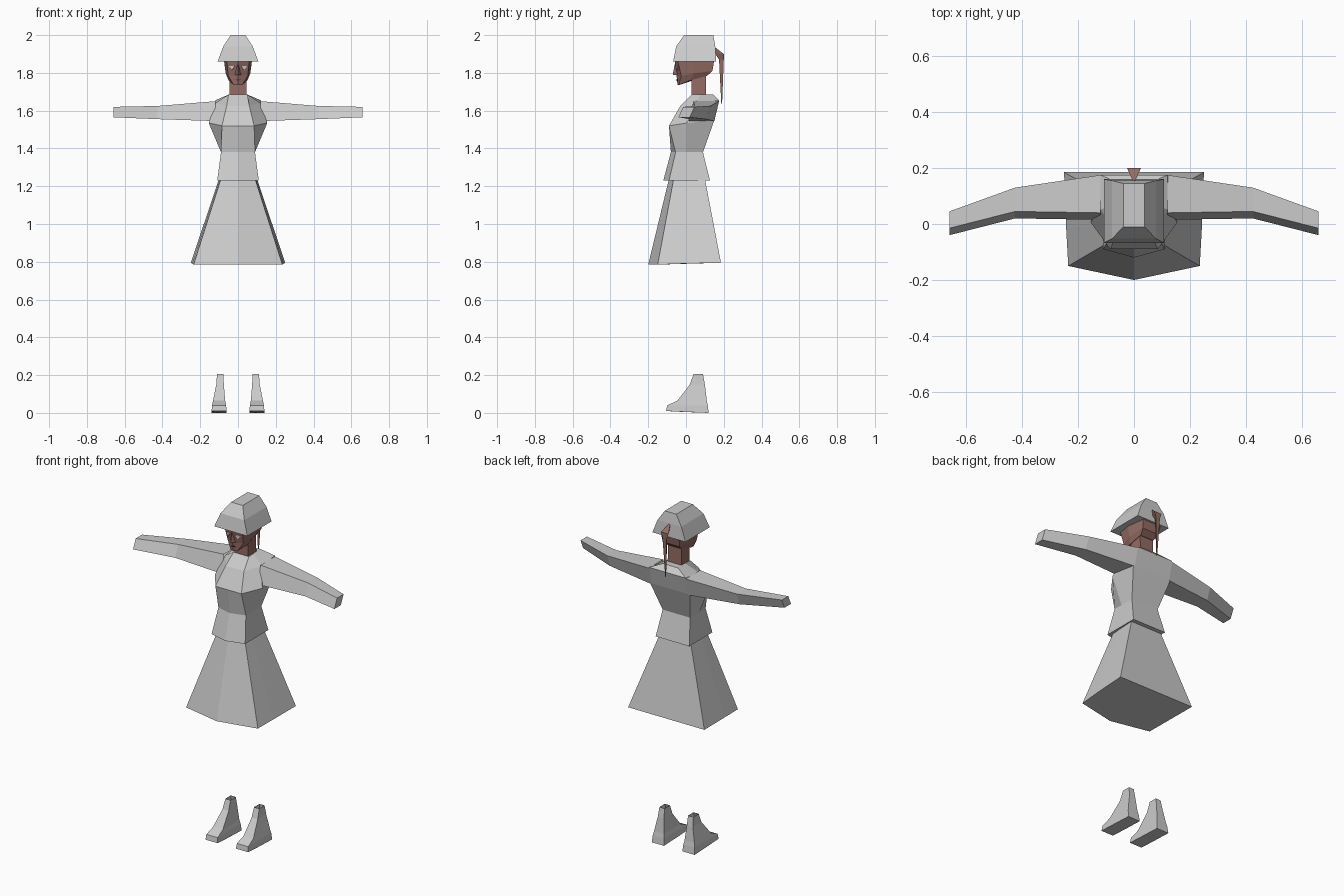
import bpy
import bmesh
from math import pi
from mathutils import Matrix

default = bpy.data.objects.get("Cube")
if default:
    bpy.data.objects.remove(default, do_unlink=True)


def make_material(name, red, green, blue):
    material = bpy.data.materials.new(name)
    material.use_nodes = True
    material.diffuse_color = (red, green, blue, 1)
    shader = material.node_tree.nodes["Principled BSDF"]
    shader.inputs["Base Color"].default_value = (red, green, blue, 1)
    return material


cloth = make_material("light grey cloth", red=.6, green=.6, blue=.6)
skin = make_material("brown skin", red=.3, green=.15, blue=.13)
eye_white = make_material("pale eye", red=.6, green=.6, blue=.6)
lip_colour = make_material("dark lips", red=.1, green=.03, blue=.03)
SIDES = (("left", 1), ("right", -1))


def finish(name, bm, material):
    bmesh.ops.recalc_face_normals(bm, faces=bm.faces)
    mesh = bpy.data.meshes.new(name)
    bm.to_mesh(mesh)
    bm.free()
    mesh.materials.append(material)
    part = bpy.data.objects.new(name, mesh)
    bpy.context.collection.objects.link(part)


def loft(name, material, *rings, cap_start=True, cap_end=True):
    """Bridge closed rings that have the same number of points."""
    bm = bmesh.new()
    loops = [[bm.verts.new(point) for point in ring] for ring in rings]
    for low, high in zip(loops, loops[1:]):
        for i in range(len(low)):
            bm.faces.new((low[i - 1], low[i], high[i], high[i - 1]))
    if cap_start:
        bm.faces.new(loops[0])
    if cap_end:
        bm.faces.new(loops[-1])
    finish(name, bm, material)


def ring(z, width, front, back, bulge=0, back_width=None, side=None, tilt=0, centre=0):
    """Level outline with half widths, a pointed front and a raised back."""
    back_width = width if back_width is None else back_width
    side = (width + back_width) / 2 if side is None else side
    middle = front + (back - front) * .4
    half = [(width, front, z), (side, middle, z + tilt / 2), (back_width, back, z + tilt)]
    other = [(-x, y, height) for x, y, height in reversed(half)]
    outline = [(0, front - bulge, z)] + half + other
    return [(x + centre, y, height) for x, y, height in outline]


def sleeve_section(x, front, back, bottom, top, lean=.025):
    """Leaning four-sided slice across an arm."""
    return [(x, back, top), (x, front + lean, top),
            (x, front, bottom), (x, back - lean, bottom)]


def triangle(z, width, flat, point):
    return [(-width, flat, z), (width, flat, z), (0, point, z)]


def plate(name, material, sides, radius, x, y, z, squash, yaw=0):
    """Thin polygon facing the front, with one corner pointing down."""
    bm = bmesh.new()
    placement = (Matrix.Translation((x, y, z)) @ Matrix.Rotation(yaw, 4, "Z")
                 @ Matrix.Rotation(-pi / 2, 4, "X") @ Matrix.Diagonal((1, squash, 1, 1)))
    bmesh.ops.create_cone(bm, cap_ends=True, segments=sides, radius1=radius,
                          radius2=radius, depth=.008, matrix=placement)
    finish(name, bm, material)


# Skirt and flared jacket hem
loft("skirt", cloth,
     ring(z=.785, width=.235, back_width=.25, front=-.15, back=.185, bulge=.05, tilt=.01),
     ring(z=1.24, width=.09, back_width=.1, front=-.065, back=.1, bulge=.025))
loft("jacket_hem", cloth,
     ring(z=1.23, width=.11, front=-.09, back=.127, bulge=.03),
     ring(z=1.38, width=.09, front=-.055, back=.09, bulge=.025))

# Bodice from waist through bust and shoulders to collar
loft("bodice", cloth,
     ring(z=1.38, width=.09, front=-.055, back=.09, bulge=.025),
     ring(z=1.52, width=.085, back_width=.13, front=-.09, back=.15, side=.155, tilt=.03),
     ring(z=1.625, width=.06, back_width=.12, front=-.03, back=.175, side=.12, tilt=.03),
     ring(z=1.685, width=.05, front=.03, back=.145))

for side_name, sign in SIDES:
    # Sleeves running from shoulder to wrist
    loft(side_name + "_sleeve", cloth,
         sleeve_section(x=sign * .12, front=.015, back=.175, bottom=1.545, top=1.65),
         sleeve_section(x=sign * .425, front=.02, back=.13, bottom=1.555, top=1.625),
         sleeve_section(x=sign * .66, front=-.04, back=.045, bottom=1.565, top=1.62),
         cap_start=False)

    # Shoes, open at the ankle
    middle = sign * .1
    loft(side_name + "_shoe", cloth,
         ring(z=.01, width=.04, front=-.105, back=.12, tilt=-.01, centre=middle),
         ring(z=.04, width=.037, front=-.1, back=.115, centre=middle),
         ring(z=.065, width=.032, front=-.045, back=.11, centre=middle),
         ring(z=.15, width=.02, front=.02, back=.1, centre=sign * .095),
         ring(z=.205, width=.017, front=.04, back=.09, centre=sign * .094),
         cap_end=False)

    # Eye plates following the slanted face
    plate(side_name + "_eye", eye_white, sides=3, radius=.018, squash=.8,
          x=sign * .032, y=-.045, z=1.828, yaw=sign * .3)

# Neck, head and features
loft("neck", skin,
     ring(z=1.67, width=.045, front=.03, back=.107),
     ring(z=1.8, width=.045, front=.03, back=.105))
loft("head", skin,
     ring(z=1.735, width=.022, back_width=.045, front=-.038, back=.112,
          side=.05, bulge=.007, tilt=.05),
     ring(z=1.785, width=.052, back_width=.055, front=-.025, back=.14,
          side=.065, bulge=.025, tilt=.025),
     ring(z=1.87, width=.06, front=-.045, back=.15, side=.075, bulge=.015))
loft("nose", skin,
     triangle(z=1.79, width=.016, flat=-.045, point=-.07),
     triangle(z=1.845, width=.005, flat=-.052, point=-.06))
plate("lips", lip_colour, sides=4, radius=.014, squash=.4, x=0, y=-.046, z=1.763)

# Faceted hat
loft("hat", cloth,
     ring(z=1.86, width=.108, front=-.068, back=.16),
     ring(z=1.94, width=.078, front=-.052, back=.155),
     ring(z=2, width=.038, front=-.01, back=.145))

# Ponytail with a flared knot and a long pointed tail
loft("ponytail", skin,
     triangle(z=1.935, width=.005, flat=.155, point=.145),
     triangle(z=1.9, width=.025, flat=.2, point=.155),
     triangle(z=1.87, width=.014, flat=.2, point=.175),
     triangle(z=1.635, width=.002, flat=.191, point=.187))
